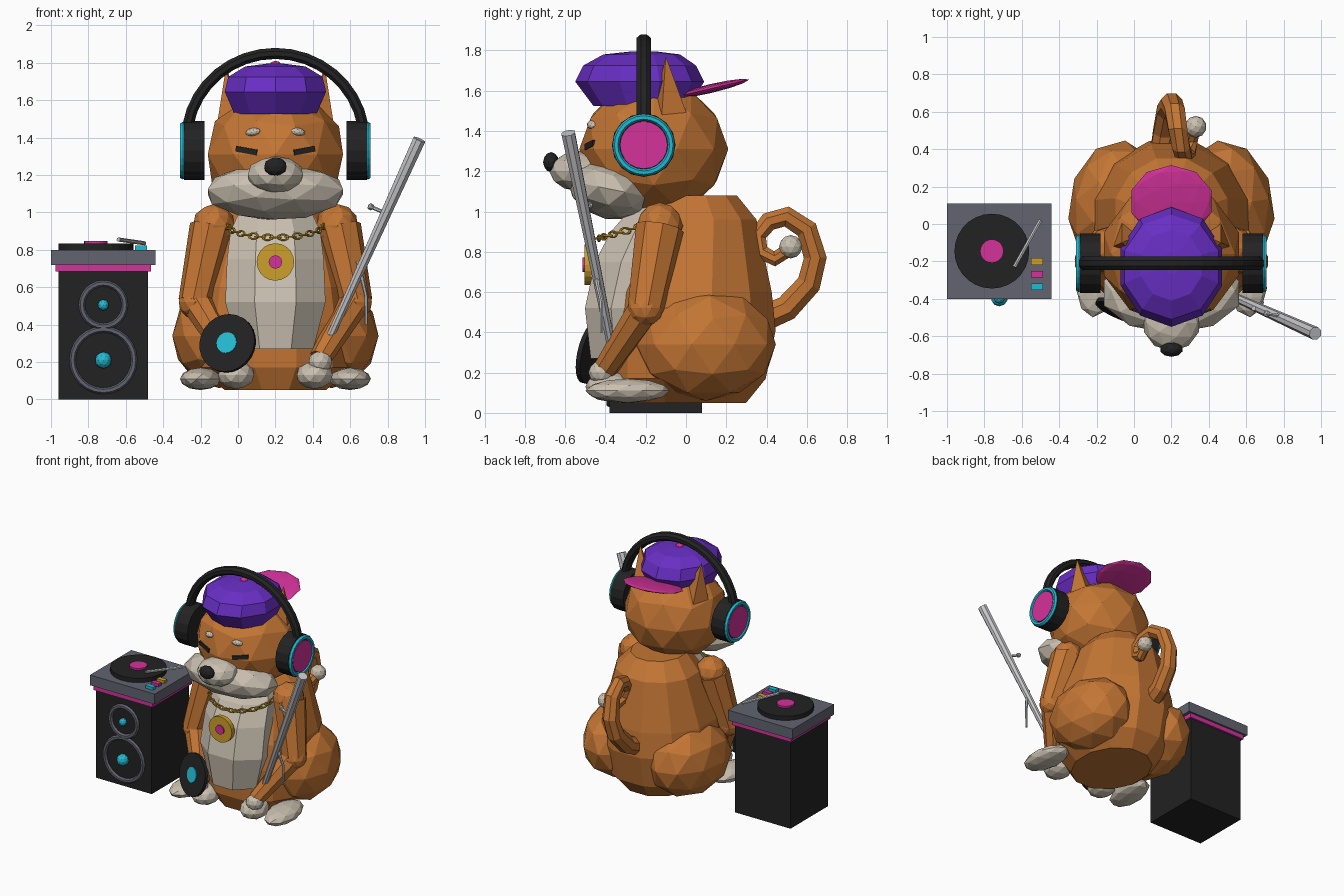
import bpy, bmesh, math
from mathutils import Vector

if "Cube" in bpy.data.objects:
    bpy.data.objects.remove(bpy.data.objects["Cube"], do_unlink=True)


def material(name, rgb):
    lin = [((c / 255 + 0.055) / 1.055) ** 2.4 for c in rgb] + [1]
    m = bpy.data.materials.new(name)
    m.use_nodes = True
    m.diffuse_color = lin
    m.node_tree.nodes["Principled BSDF"].inputs["Base Color"].default_value = lin
    return m


FUR = material("orange_fur", (196, 118, 52))
CREAM = material("cream_fur", (202, 192, 176))
PURPLE = material("purple_cloth", (104, 46, 196))
PINK = material("hot_pink", (212, 50, 155))
CYAN = material("cyan", (36, 186, 210))
BLACK = material("black", (34, 34, 35))
GREY = material("slate_grey", (98, 100, 112))
GOLD = material("gold", (206, 160, 44))
SILVER = material("silver", (200, 200, 203))
CX = 0.2  # animal's centre line


def finish(name, mat):
    o = bpy.context.object
    o.name = name
    o.data.materials.append(mat)
    return o


def ball(name, loc, size, mat, rot=(0, 0, 0), sub=2):
    bpy.ops.mesh.primitive_ico_sphere_add(subdivisions=sub, radius=1, location=loc, rotation=rot, scale=size)
    return finish(name, mat)


def box(name, lo, hi, mat, rot=(0, 0, 0)):
    lo, hi = Vector(lo), Vector(hi)
    bpy.ops.mesh.primitive_cube_add(size=1, location=(lo + hi) / 2, rotation=rot, scale=hi - lo)
    return finish(name, mat)


def rod(name, a, b, r1, r2, mat, n=8):
    a, b = Vector(a), Vector(b)
    rot = (b - a).to_track_quat('Z', 'Y').to_euler()
    bpy.ops.mesh.primitive_cone_add(vertices=n, radius1=r1, radius2=r2, depth=(b - a).length,
                                    location=(a + b) / 2, rotation=rot)
    return finish(name, mat)


def ring(name, loc, major, minor, mat, rot, n=24):
    bpy.ops.mesh.primitive_torus_add(major_segments=n, minor_segments=6, major_radius=major,
                                     minor_radius=minor, location=loc, rotation=rot)
    return finish(name, mat)


def skin(name, rings, mat):
    """Bridge a list of point rings and cap both ends."""
    bm = bmesh.new()
    vs = [[bm.verts.new(p) for p in r] for r in rings]
    n = len(vs[0])
    for a, b in zip(vs, vs[1:]):
        for i in range(n):
            j = (i + 1) % n
            bm.faces.new((a[i], a[j], b[j], b[i]))
    bm.faces.new(vs[0])
    bm.faces.new(vs[-1])
    bmesh.ops.recalc_face_normals(bm, faces=bm.faces)
    me = bpy.data.meshes.new(name)
    bm.to_mesh(me)
    bm.free()
    me.materials.append(mat)
    o = bpy.data.objects.new(name, me)
    bpy.context.collection.objects.link(o)
    return o


def loft(name, levels, mat, n):
    """Stacked ellipses given as (z, x radius, y centre, y radius)."""
    angs = [math.tau * (i + 0.5) / n for i in range(n)]
    return skin(name, [[(CX + rx * math.cos(t), cy + ry * math.sin(t), z) for t in angs]
                       for z, rx, cy, ry in levels], mat)


def sweep(name, path, radii, side, mat, flat=1, n=8):
    path, side = [Vector(p) for p in path], Vector(side)
    rings = []
    for i, p in enumerate(path):
        tan = (path[min(i + 1, len(path) - 1)] - path[max(i - 1, 0)]).normalized()
        up = tan.cross(side).normalized()
        angs = [math.tau * (k + 0.5) / n for k in range(n)]
        rings.append([p + radii[i] * (side * flat * math.cos(t) + up * math.sin(t)) for t in angs])
    return skin(name, rings, mat)


# Torso and belly
loft("torso", [(0.05, 0.28, -0.02, 0.33), (0.17, 0.43, 0.0, 0.41), (0.41, 0.45, 0.02, 0.44),
               (0.6, 0.42, 0.02, 0.42), (0.96, 0.31, 0.06, 0.3), (1.08, 0.2, 0.04, 0.22)], FUR, 12)
loft("belly", [(0.27, 0.22, -0.27, 0.22), (0.52, 0.29, -0.28, 0.24), (0.75, 0.28, -0.23, 0.24),
               (0.9, 0.26, -0.17, 0.22), (1.02, 0.2, -0.12, 0.16)], CREAM, 8)

# Limbs, mirrored about the centre line
for s, tag in ((-1, "right"), (1, "left")):
    def at(dx, y, z):
        return (CX + s * dx, y, z)
    ball(tag + "_thigh", at(0.3, 0.1, 0.34), (0.25, 0.35, 0.28), FUR, (0, 0, s * 0.15))
    ball(tag + "_hind_foot", at(0.4, -0.29, 0.11), (0.11, 0.21, 0.06), CREAM, (0, 0, s * 0.1))
    ball(tag + "_inner_foot", at(0.21, -0.38, 0.13), (0.1, 0.12, 0.075), CREAM)
    ball(tag + "_shoulder", at(0.33, -0.13, 0.93), (0.115, 0.115, 0.115), FUR)
    rod(tag + "_upper_arm", at(0.43, -0.2, 0.52), at(0.34, -0.13, 0.92), 0.09, 0.12, FUR)
    ball(tag + "_elbow", at(0.43, -0.2, 0.52), (0.09, 0.09, 0.09), FUR)
    rod(tag + "_forearm", at(0.42, -0.2, 0.52), at(0.24, -0.4, 0.22), 0.085, 0.06, FUR)
    ball(tag + "_paw", at(0.24, -0.42, 0.2), (0.065, 0.065, 0.06), CREAM)
    # Ears and face
    rod(tag + "_ear", at(0.22, -0.08, 1.44), at(0.265, -0.1, 1.77), 0.11, 0, FUR, 4)
    box(tag + "_eye", at(0.15 - s * 0.06, -0.485, 1.315), at(0.15 + s * 0.06, -0.445, 1.345), BLACK,
        (0, -s * 0.17, s * 0.35))
    ball(tag + "_eyebrow", at(0.12, -0.465, 1.43), (0.042, 0.025, 0.022), CREAM, (0, s * 0.15, s * 0.3))
    # Headphone cups
    rod(tag + "_ear_cup", at(0.38, -0.21, 1.33), at(0.49, -0.21, 1.33), 0.158, 0.158, BLACK, 16)
    ring(tag + "_cup_ring", at(0.495, -0.21, 1.33), 0.137, 0.017, CYAN, (0, math.pi / 2, 0))
    rod(tag + "_cup_plate", at(0.48, -0.21, 1.33), at(0.505, -0.21, 1.33), 0.118, 0.118, PINK, 20)

# Head
ball("head", (CX, -0.16, 1.31), (0.38, 0.37, 0.34), FUR)
ball("cheeks", (CX, -0.37, 1.11), (0.38, 0.22, 0.15), CREAM, (-0.2, 0, 0))
ball("muzzle", (CX, -0.53, 1.2), (0.155, 0.15, 0.1), CREAM)
ball("nose", (CX, -0.67, 1.245), (0.062, 0.04, 0.05), BLACK)

# Backwards cap
loft("cap", [(1.525, 0.23, -0.22, 0.24), (1.645, 0.285, -0.23, 0.32), (1.725, 0.265, -0.23, 0.28),
             (1.78, 0.17, -0.22, 0.19), (1.795, 0.05, -0.21, 0.06)], PURPLE, 10)
ball("cap_button", (CX, -0.21, 1.79), (0.03, 0.03, 0.02), PINK)
ball("cap_brim", (CX, 0.12, 1.61), (0.225, 0.2, 0.022), PINK, (0.23, 0, 0))

# Headband arc
angles = [math.pi * i / 18 for i in range(19)]
sweep("headband", [(CX + 0.475 * math.cos(t), -0.21, 1.385 + 0.465 * math.sin(t)) for t in angles],
      [0.032] * 19, (0, 1, 0), BLACK, 1.2)

# Curled tail
curl = [(.36, .46), (.5, .52), (.61, .64), (.642, .77), (.6, .91), (.5, .975), (.41, .95), (.355, .88),
        (.37, .8), (.44, .765), (.51, .81)]
steps = len(curl) - 1
sweep("tail", [(0.15 + 0.17 * i / steps, y, z) for i, (y, z) in enumerate(curl)],
      [0.072 - 0.035 * (i / steps) for i in range(steps + 1)], (1, 0, 0), FUR)
ball("tail_tip", (0.33, 0.52, 0.825), (0.058, 0.058, 0.058), CREAM)

# Chain of alternating links, and medallion
LINKS = 40
for i in range(LINKS):
    t = math.tau * i / LINKS
    y = -0.19 - 0.245 * math.cos(t)
    link = ring("chain_link", (CX + 0.26 * math.sin(t), y, 0.935 + 0.28 * (y + 0.19)), 0.019, 0.006, GOLD,
                (math.pi / 2 * (i % 2), 0, t), 10)
    link.scale = (1.4, 0.8, 1)
rod("medallion", (CX, -0.47, 0.735), (CX, -0.505, 0.735), 0.1, 0.1, GOLD, 20)
rod("medallion_gem", (CX, -0.5, 0.735), (CX, -0.515, 0.735), 0.036, 0.036, PINK, 12)

# Hand-held record
centre, face = Vector((-0.055, -0.47, 0.3)), Vector((-0.36, -0.9, 0.22)).normalized()
rod("held_record", centre - face * 0.012, centre + face * 0.012, 0.158, 0.158, BLACK, 24)
rod("held_record_label", centre, centre + face * 0.018, 0.057, 0.057, CYAN, 16)

# Staff with a knob and a thin trailing strand
rod("staff", (0.49, -0.37, 0.33), (0.97, -0.585, 1.39), 0.022, 0.036, SILVER)
rod("staff_knob_stem", (0.78, -0.49, 1.0), (0.71, -0.48, 1.03), 0.01, 0.01, SILVER, 6)
ball("staff_knob", (0.71, -0.48, 1.03), (0.02, 0.02, 0.02), SILVER, sub=1)
sweep("staff_strand", [(0.64, -0.45, 0.74), (0.665, -0.44, 0.64), (0.685, -0.42, 0.55), (0.685, -0.42, 0.4)],
      [0.013, 0.012, 0.01, 0.008], (0, 1, 0), SILVER, n=6)

# Speaker cabinet
box("speaker_cabinet", (-0.96, -0.38, 0), (-0.48, 0.08, 0.7), BLACK)
box("cabinet_trim", (-0.975, -0.39, 0.685), (-0.465, 0.095, 0.725), PINK)
for name, z, r, c in (("woofer", 0.21, 0.165, 0.045), ("tweeter", 0.505, 0.115, 0.03)):
    ring(name + "_rim", (-0.72, -0.38, z), r, 0.017, GREY, (math.pi / 2, 0, 0))
    ball(name + "_dome", (-0.72, -0.395, z), (c, c, c), CYAN)

# Turntable
box("deck", (-1, -0.4, 0.72), (-0.44, 0.11, 0.8), GREY)
rod("platter", (-0.76, -0.145, 0.79), (-0.76, -0.145, 0.833), 0.2, 0.2, BLACK, 28)
rod("platter_label", (-0.76, -0.145, 0.83), (-0.76, -0.145, 0.847), 0.063, 0.063, PINK, 20)
rod("tonearm", (-0.5, 0.02, 0.835), (-0.64, -0.23, 0.855), 0.011, 0.011, SILVER, 6)
for i, mat in enumerate((GOLD, PINK, CYAN)):
    y = -0.2 - 0.068 * i
    box("deck_button", (-0.552, y - 0.018, 0.79), (-0.487, y + 0.018, 0.822), mat)
